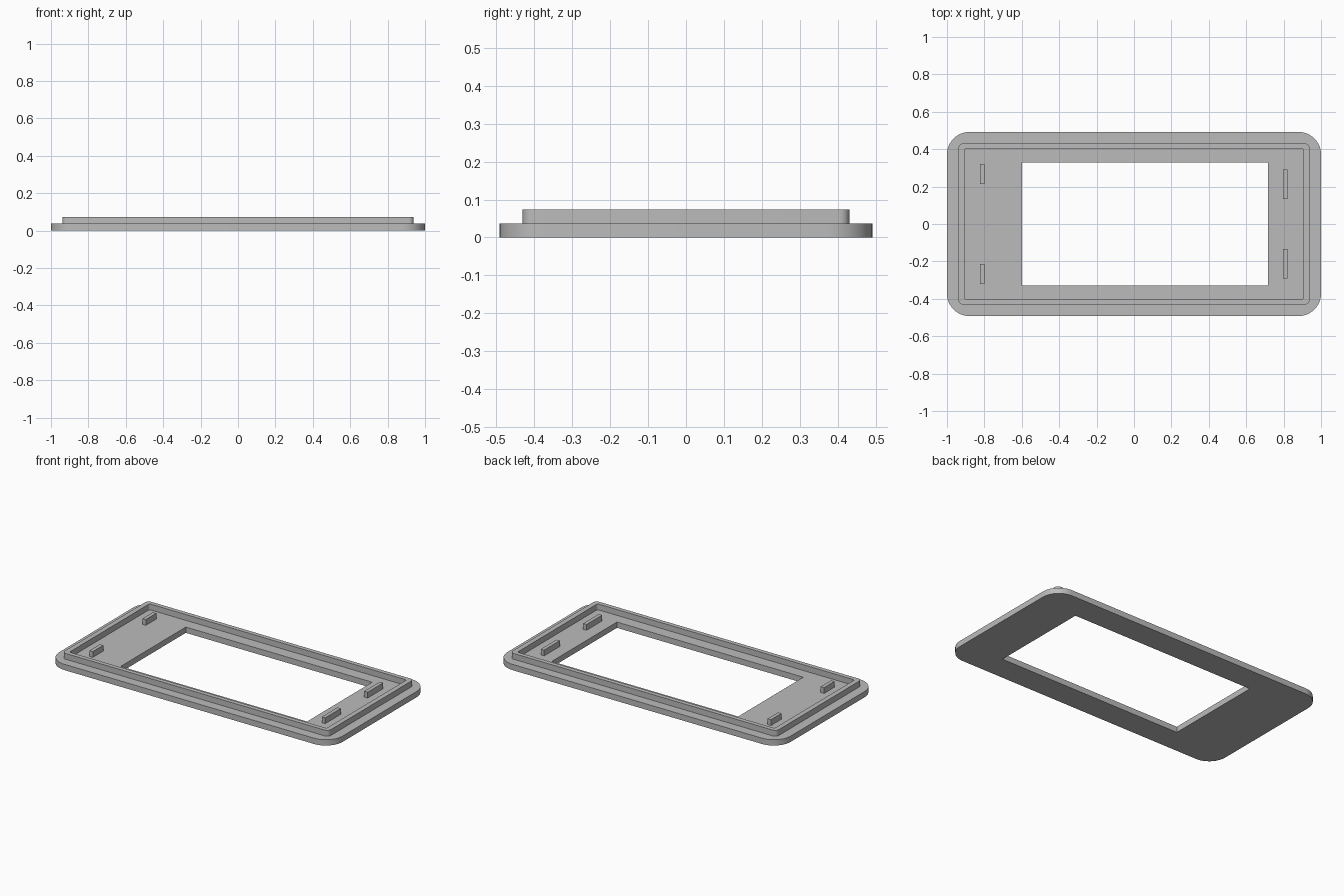
import bpy, bmesh, math

cube = bpy.data.objects.get("Cube")
if cube:
    bpy.data.objects.remove(cube, do_unlink=True)

grey = bpy.data.materials.new("light_grey_plastic")
grey.use_nodes = True
colour = (0.5, 0.5, 0.5, 1)
grey.diffuse_color = colour
grey.node_tree.nodes["Principled BSDF"].inputs["Base Color"].default_value = colour


def rounded_rect(x0, x1, y0, y1, radius=0, steps=12):
    """Outline of a rectangle, counter-clockwise, with optional round corners."""
    corners = [(x1, y1, -1, -1), (x0, y1, 1, -1), (x0, y0, 1, 1), (x1, y0, -1, 1)]
    points = []
    for i, (x, y, sx, sy) in enumerate(corners):
        if not radius:
            points.append((x, y))
            continue
        for k in range(steps + 1):
            a = math.pi / 2 * (i + k / steps)
            points.append((x + sx * radius + radius * math.cos(a),
                           y + sy * radius + radius * math.sin(a)))
    return points


def slab(name, outlines, bottom, top):
    """Extrude an outline, with any further outlines as holes."""
    bm = bmesh.new()
    edges = []
    for outline in outlines:
        verts = [bm.verts.new((x, y, bottom)) for x, y in outline]
        edges += [bm.edges.new((v, verts[i - 1])) for i, v in enumerate(verts)]
    bmesh.ops.triangle_fill(bm, edges=edges, use_beauty=True, normal=(0, 0, 1))
    grown = bmesh.ops.extrude_face_region(bm, geom=bm.faces[:], use_keep_orig=True)
    lifted = [g for g in grown["geom"] if isinstance(g, bmesh.types.BMVert)]
    bmesh.ops.translate(bm, verts=lifted, vec=(0, 0, top - bottom))
    bmesh.ops.recalc_face_normals(bm, faces=bm.faces[:])
    mesh = bpy.data.meshes.new(name)
    bm.to_mesh(mesh)
    bm.free()
    mesh.materials.append(grey)
    obj = bpy.data.objects.new(name, mesh)
    bpy.context.collection.objects.link(obj)
    bpy.ops.object.select_all(action='DESELECT')
    obj.select_set(True)
    bpy.context.view_layer.objects.active = obj
    bpy.ops.object.shade_smooth_by_angle(angle=math.radians(30))
    return obj


PLATE, TOP, SINK = 0.037, 0.074, 0.005

# Base plate with the off-centre window
slab("bezel_plate", [rounded_rect(-1, 1, -0.492, 0.492, 0.12),
                     rounded_rect(-0.598, 0.717, -0.328, 0.328)], 0, PLATE)

# Raised locating rim
slab("locating_rim", [rounded_rect(-0.939, 0.939, -0.431, 0.431, 0.025, 6),
                      rounded_rect(-0.907, 0.907, -0.403, 0.403, 0.01, 4)],
     PLATE - SINK, TOP)

# Four retaining tabs: x range and y range of each pair
for side, x0, x1, near, far in (("right", -0.824, -0.8, 0.215, 0.32),
                                ("left", 0.796, 0.82, 0.135, 0.292)):
    slab(side + "_back_tab", [rounded_rect(x0, x1, near, far)], PLATE - SINK, TOP)
    slab(side + "_front_tab", [rounded_rect(x0, x1, -far, -near)], PLATE - SINK, TOP)
